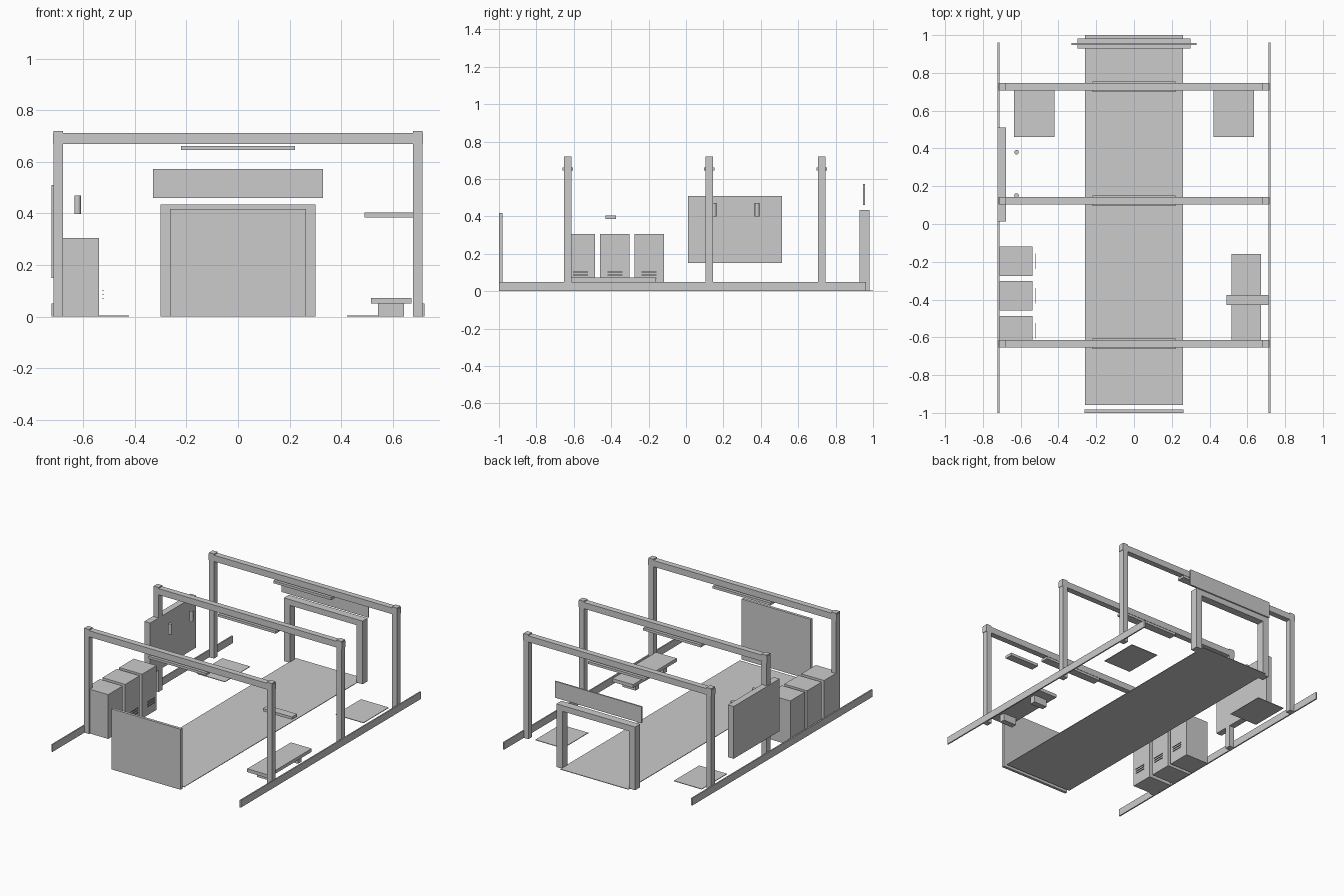
import bpy

if "Cube" in bpy.data.objects:
    bpy.data.objects.remove(bpy.data.objects["Cube"])


def box(name, x, y, z):
    """Box from (min, max) ranges on each axis."""
    bpy.ops.mesh.primitive_cube_add(
        size=1, location=[(a + b) / 2 for a, b in (x, y, z)])
    ob = bpy.context.object
    ob.name = name
    ob.scale = [b - a for a, b in (x, y, z)]
    bpy.ops.object.transform_apply(location=False, rotation=False, scale=True)
    return ob


def span(centre, width):
    return (centre - width / 2, centre + width / 2)


def pair(name, x, y, z):
    """Same box on the left and right."""
    box(name + "_right", x, y, z)
    box(name + "_left", (-x[1], -x[0]), y, z)


# floor strip and front end panel
box("floor_strip", (-0.26, 0.26), (-0.957, 1.0), (0, 0.004))
box("front_panel", (-0.263, 0.263), (-1.0, -0.981), (0, 0.417))

# skirting rails along both sides
pair("side_rail", (0.713, 0.722), (-1.0, 0.962), (0, 0.05))

# three overhead frames with hanging lamps
for i, y in enumerate((-0.633, 0.124, 0.727)):
    pair(f"frame_post_{i}", (0.678, 0.715), span(y, 0.04), (0, 0.72))
    box(f"frame_beam_{i}", (-0.718, 0.718), span(y, 0.04), (0.669, 0.712))
    box(f"lamp_{i}", (-0.22, 0.22), span(y, 0.056), (0.645, 0.662))

# rear doorway and sign board
pair("door_post", (0.255, 0.30), (0.928, 0.982), (0, 0.435))
box("door_lintel", (-0.30, 0.30), (0.928, 0.982), (0.395, 0.435))
box("sign_board", (-0.33, 0.33), (0.947, 0.957), (0.46, 0.573))

# floor mats
pair("floor_mat", (0.422, 0.634), (0.46, 0.735), (0, 0.004))

# lockers with vent slats
for i, y in enumerate((-0.565, -0.38, -0.197)):
    box(f"locker_{i}", (-0.712, -0.538), span(y, 0.158), (0, 0.305))
    for j, z in enumerate((0.07, 0.086, 0.102)):
        box(f"locker_{i}_vent_{j}", (-0.525, -0.521), span(y, 0.08), span(z, 0.004))

# wall board with two round hanging tools
box("wall_board", (-0.722, -0.678), (0.012, 0.512), (0.15, 0.51))
for i, y in enumerate((0.15, 0.38)):
    bpy.ops.mesh.primitive_cylinder_add(
        vertices=12, radius=0.0125, depth=0.072, location=(-0.622, y, 0.434))
    bpy.context.object.name = f"hanging_tool_{i}"
    bpy.ops.object.shade_smooth_by_angle()

# bench and wall shelf
box("bench_seat", (0.515, 0.673), (-0.635, -0.16), (0.05, 0.073))
for i, y in enumerate((-0.55, -0.245)):
    box(f"bench_leg_{i}", (0.542, 0.643), span(y, 0.04), (0, 0.05))
box("wall_shelf", (0.49, 0.712), (-0.43, -0.375), (0.385, 0.404))
